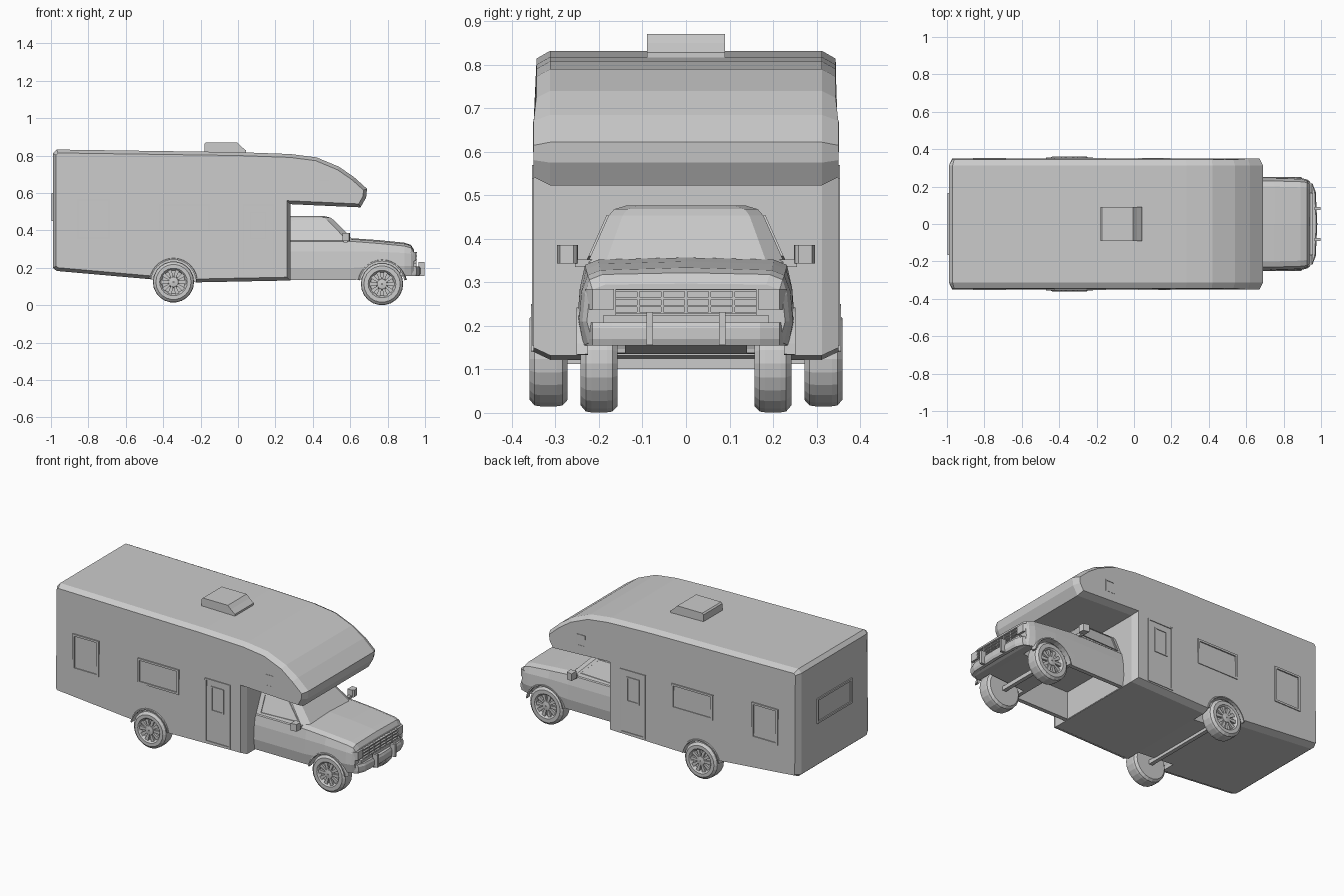
import bpy, bmesh, math
from mathutils import Vector

if "Cube" in bpy.data.objects:
    bpy.data.objects.remove(bpy.data.objects["Cube"])


def finish(name, bm, mirror=False):
    bmesh.ops.recalc_face_normals(bm, faces=bm.faces)
    me = bpy.data.meshes.new(name)
    bm.to_mesh(me)
    bm.free()
    ob = bpy.data.objects.new(name, me)
    bpy.context.collection.objects.link(ob)
    if mirror:
        m = ob.modifiers.new("mirror", 'MIRROR')
        m.use_axis = (False, True, False)
        m.use_mirror_merge = False
    return ob


def add_loft(bm, rings, caps=True, closed=False):
    vs = [[bm.verts.new(p) for p in r] for r in rings]
    n = len(vs[0])
    pairs = list(zip(vs, vs[1:])) + ([(vs[-1], vs[0])] if closed else [])
    for a, b in pairs:
        for i in range(n):
            bm.faces.new((a[i], a[(i + 1) % n], b[(i + 1) % n], b[i]))
    return [bm.faces.new(vs[0]), bm.faces.new(vs[-1])] if caps else []


def add_box(bm, x0, x1, y0, y1, z0, z1):
    add_loft(bm, [[(x0, y0, z), (x1, y0, z), (x1, y1, z), (x0, y1, z)] for z in (z0, z1)])


def box(name, dims, mirror=False):
    bm = bmesh.new()
    add_box(bm, *dims)
    return finish(name, bm, mirror)


def add_lathe(bm, cx, cz, prof, n=22, a0=0.0, a1=2 * math.pi):
    # revolve (y, radius) profile about a crosswise axis
    full = a1 - a0 > 6.2
    cnt = n if full else n + 1
    rings = []
    for k in range(cnt):
        a = a0 + (a1 - a0) * k / n
        rings.append([(cx + r * math.cos(a), y, cz + r * math.sin(a)) for y, r in prof])
    add_loft(bm, rings, caps=not full, closed=full)


def cut(ob, cutter):
    cutter.hide_render = True
    cutter.display_type = 'WIRE'
    m = ob.modifiers.new("cut", 'BOOLEAN')
    m.operation = 'DIFFERENCE'
    m.solver = 'EXACT'
    m.object = cutter


def cylinder_cutter(name, x, z, r, y0, y1):
    bm = bmesh.new()
    add_loft(bm, [[(x + r * math.cos(k * math.pi / 12), y, z + r * math.sin(k * math.pi / 12))
                   for k in range(24)] for y in (y0, y1)])
    return finish(name, bm, True)


# living body with over-cab bunk, chamfered all round
prof = [(-.99, .20), (-.99, .81), (-.97, .832), (0, .818), (.28, .808), (.42, .79), (.54, .74),
        (.62, .685), (.69, .622), (.685, .575), (.655, .523), (.28, .54), (.28, .132),
        (-.22, .122), (-.46, .138), (-.97, .183)]
bm = bmesh.new()
caps = add_loft(bm, [[(x, y, z) for x, z in prof] for y in (-.312, .312)])
bmesh.ops.recalc_face_normals(bm, faces=bm.faces)
for f in caps:
    s = 1 if f.calc_center_median().y > 0 else -1
    bmesh.ops.inset_region(bm, faces=[f], thickness=.018, use_even_offset=True)
    for v in f.verts:
        v.co.y = s * (.344 if v.co.z > .7 else .35)
body = finish("camper_body", bm)
cut(body, cylinder_cutter("rear_arch_cutter", -.345, .123, .122, .23, .42))


# lower cab and bonnet
def section(x, wb, zb, wm, zm, wt, zt, crown):
    half = [(wb, zb), (wm, zm), (wm - .006, (zm + zt) / 2 + .01), (wt, zt - .012), (wt - .03, zt)]
    pts = half + [(0, zt + crown)] + [(-y, z) for y, z in reversed(half)]
    return [(x, y, z) for y, z in pts]


bm = bmesh.new()
add_loft(bm, [section(.26, .240, .135, .250, .20, .232, .352, .003),
              section(.62, .240, .135, .250, .20, .232, .352, .005),
              section(.75, .240, .145, .250, .21, .230, .342, .006),
              section(.89, .235, .155, .246, .21, .226, .328, .006),
              section(.925, .225, .16, .238, .21, .222, .318, .004),
              section(.94, .215, .165, .228, .21, .215, .295, .002)])
cab = finish("cab_lower", bm)
cut(cab, cylinder_cutter("front_arch_cutter", .77, .115, .122, .14, .32))
cut(cab, box("footwell_cutter", (.282, .63, -.215, .215, .05, .30)))

# cab roof and pillars
bm = bmesh.new()
rings = []
for z, xf, w in ((.345, .62, .226), (.453, .515, .178), (.468, .495, .165), (.477, .46, .135)):
    rings.append([(.26, -w, z), (xf - .035, -w, z), (xf, -w * .82, z),
                  (xf, w * .82, z), (xf - .035, w, z), (.26, w, z)])
add_loft(bm, rings)
finish("cab_roof", bm)

# cab side windows: frame strips following the sloped side
bm = bmesh.new()
win = [(.30, .352), (.30, .455), (.465, .455), (.565, .36)]
cx, cz = sum(p[0] for p in win) / 4, sum(p[1] for p in win) / 4
rings = []
for s, off in ((1, .0), (1, .005), (.9, .005), (.9, .0)):
    rings.append([(cx + (x - cx) * s, .226 - (cz + (z - cz) * s - .345) * .444 + off,
                   cz + (z - cz) * s) for x, z in win])
add_loft(bm, rings, caps=False, closed=True)
finish("cab_window_frame", bm, True)

# wheel arch lips
for name, x, z, y0, y1 in (("front_arch_lip", .77, .115, .225, .252),
                           ("rear_arch_lip", -.345, .123, .33, .356)):
    bm = bmesh.new()
    add_lathe(bm, x, z, [(y0, .12), (y1, .12), (y1, .127), (y0, .134)], 14, .15, math.pi - .15)
    finish(name, bm, True)

# wheels with dished rims and spokes
for name, x, z, y0, y1, r in (("front_wheel", .77, .113, .157, .242, .113),
                              ("rear_wheel", -.345, .124, .272, .36, .110)):
    bm = bmesh.new()
    add_lathe(bm, x, z, [(y0, .003), (y0, r - .015), (y0 + .012, r - .002), (y0 + .025, r),
                         (y1 - .025, r), (y1 - .012, r - .002), (y1, r - .016), (y1, .074),
                         (y1 - .006, .068), (y1 - .02, .062), (y1 - .02, .032),
                         (y1 - .006, .026), (y1 - .003, .003)])
    for k in range(10):
        a = k * math.pi / 5
        d, t = Vector((math.cos(a), 0, math.sin(a))), Vector((-math.sin(a), 0, math.cos(a)))
        c = Vector((x, 0, z))
        add_loft(bm, [[c + d * q + t * u + Vector((0, y, 0)) for q, u in
                       ((.022, -.006), (.07, -.011), (.07, .011), (.022, .006))]
                      for y in (y1 - .022, y1 - .008)])
    finish(name, bm, True)

# axles
for name, x, z, w in (("front_axle", .77, .113, .17), ("rear_axle", -.345, .124, .28)):
    box(name, (x - .012, x + .012, -w, w, z - .012, z + .012))

# grille with bars
bm = bmesh.new()
add_box(bm, .935, .945, -.162, .162, .225, .285)
for z in (.227, .243, .261, .279):
    add_box(bm, .94, .956, -.162, .162, z, z + .005)
for k in range(5):
    y = -.11 + k * .055
    add_box(bm, .94, .954, y - .003, y + .003, .228, .283)
finish("grille", bm)

# headlights
bm = bmesh.new()
add_loft(bm, [[(.92, .165, z0), (.92, .232, z0), (.935, .226, z0), (.953, .215, z0), (.953, .165, z0)]
              for z0 in (.237, .285)])
finish("headlight", bm, True)

# front bumper, wrapped round at the ends
bm = bmesh.new()
rings = []
for y, x in ((-.235, .895), (-.215, .955), (-.17, .972), (0, .98), (.17, .972), (.215, .955), (.235, .895)):
    rings.append([(x - .03, y, .16), (x - .006, y, .155), (x, y, .17),
                  (x, y, .195), (x - .006, y, .208), (x - .03, y, .208)])
add_loft(bm, rings)
finish("front_bumper", bm)
box("bumper_guard", (.965, .997, .076, .091, .156, .232), True)
box("bumper_mount", (.92, .955, -.19, .19, .165, .225))

# door mirrors
bm = bmesh.new()
add_loft(bm, [[(.558, .248, z), (.59, .25, z), (.598, .258, z), (.594, .29, z), (.558, .296, z)]
              for z in (.343, .386)])
add_box(bm, .565, .585, .21, .255, .335, .352)
finish("door_mirror", bm, True)

# roof vent
bm = bmesh.new()
vent = [(-.18, .81), (-.18, .862), (-.172, .87), (-.005, .87), (.015, .85), (.042, .828), (.042, .81)]
add_loft(bm, [[(x, y, z) for x, z in vent] for y in (-.09, .09)])
finish("roof_vent", bm)


# windows and doors on both sides: raised frame strips
def frame(name, x0, x1, z0, z1, t, y=.354):
    bm = bmesh.new()
    rings = []
    for d, yy in ((0, y - .014), (0, y), (t, y), (t, y - .014)):
        rings.append([(x0 + d, yy, z0 + d), (x1 - d, yy, z0 + d),
                      (x1 - d, yy, z1 - d), (x0 + d, yy, z1 - d)])
    add_loft(bm, rings, caps=False, closed=True)
    return finish(name, bm, True)


frame("rear_side_window", -.86, -.685, .355, .57, .012)
frame("middle_side_window", -.425, -.15, .39, .54, .012)
frame("side_door", .025, .195, .155, .54, .01)
frame("side_door_window", .065, .15, .35, .50, .008)
frame("bunk_window", .43, .49, .60, .67, .006, .351)

# back window
bm = bmesh.new()
for d in ((-.165, .165, .45, .462), (-.165, .165, .588, .60),
          (-.165, -.153, .462, .588), (.153, .165, .462, .588)):
    add_box(bm, -.997, -.985, *d)
finish("back_window", bm)
